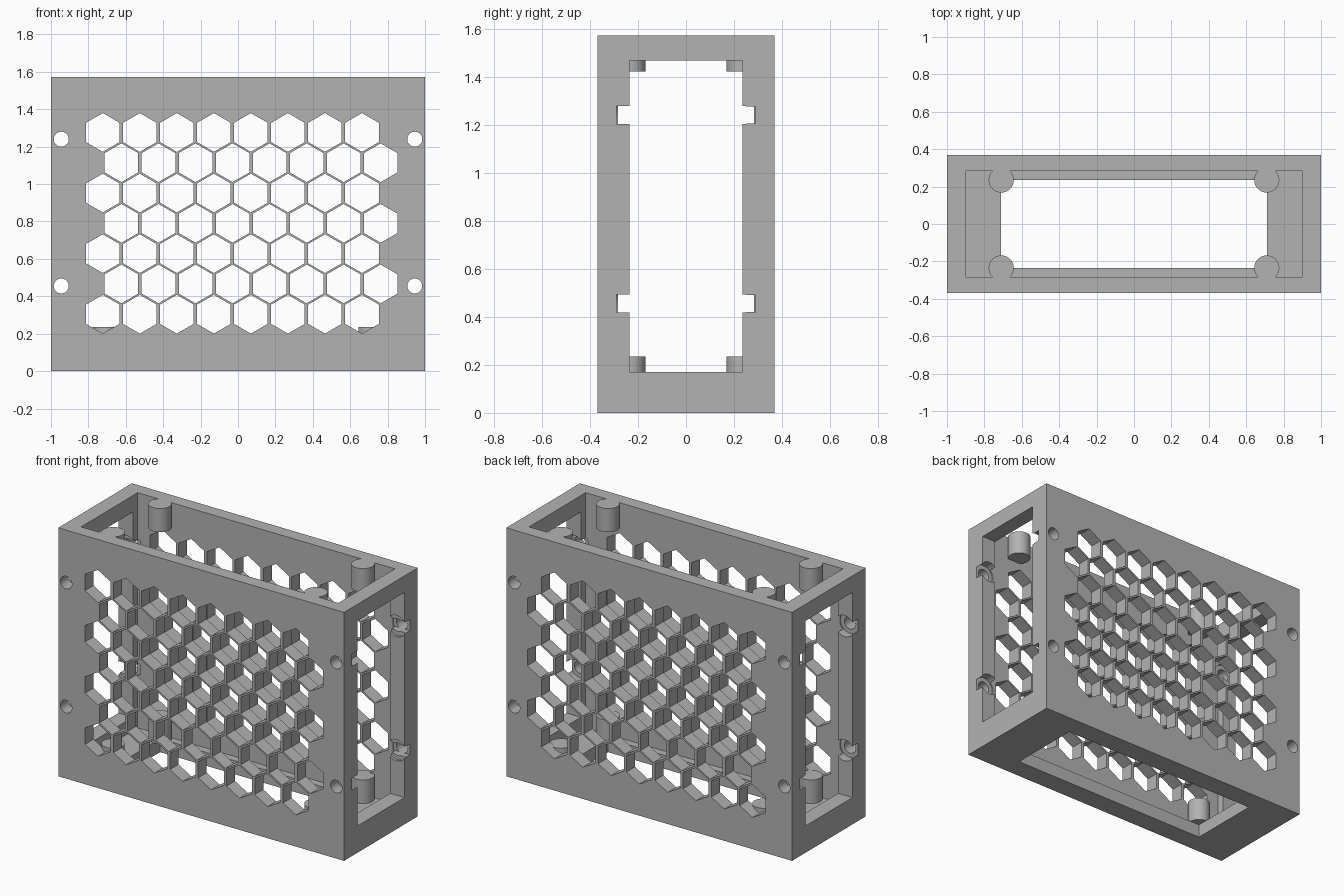
import bpy, bmesh, math
from mathutils import Matrix, Vector

if "Cube" in bpy.data.objects:
    bpy.data.objects.remove(bpy.data.objects["Cube"], do_unlink=True)

W, D, H = 1.0, 0.368, 1.572      # half width, half depth, height
IN_X, IN_Y, FLOOR = 0.9, 0.283, 0.085
OPEN_X, OPEN_Y = 0.71, 0.235
SCREW_X, SCREW_Z = 0.945, (0.455, 1.24)


def box(bm, lo, hi):
    lo, hi = Vector(lo), Vector(hi)
    m = Matrix.Translation((lo + hi) / 2) @ Matrix.Diagonal((*(hi - lo), 1))
    bmesh.ops.create_cube(bm, size=1, matrix=m)


def prism_y(bm, x, z, r, y0, y1, sides, turn=0):
    m = (Matrix.Translation((x, (y0 + y1) / 2, z))
         @ Matrix.Rotation(math.pi / 2, 4, 'X') @ Matrix.Rotation(turn, 4, 'Z'))
    bmesh.ops.create_cone(bm, cap_ends=True, segments=sides, radius1=r,
                          radius2=r, depth=abs(y1 - y0), matrix=m)


def post(bm, x, y, z0, z1, r):
    bmesh.ops.create_cone(bm, cap_ends=True, segments=48, radius1=r, radius2=r,
                          depth=z1 - z0, matrix=Matrix.Translation((x, y, (z0 + z1) / 2)))


def make(name, build):
    bm = bmesh.new()
    build(bm)
    bmesh.ops.recalc_face_normals(bm, faces=bm.faces)
    mesh = bpy.data.meshes.new(name)
    bm.to_mesh(mesh)
    bm.free()
    ob = bpy.data.objects.new(name, mesh)
    bpy.context.scene.collection.objects.link(ob)
    return ob


def combine(target, build, operation='DIFFERENCE'):
    tool = make("helper", build)
    tool.hide_render = True
    mod = target.modifiers.new("combine", 'BOOLEAN')
    mod.operation, mod.solver, mod.object = operation, 'EXACT', tool
    bpy.context.view_layer.objects.active = target
    bpy.ops.object.modifier_apply(modifier=mod.name)
    bpy.data.objects.remove(tool, do_unlink=True)


def screw_spots():
    return [(s * SCREW_X, z) for s in (-1, 1) for z in SCREW_Z]


# Honeycomb of vents through front and back
def vents(bm):
    for row in range(7):
        for col in range(8):
            x = -0.723 + 0.1 * (row % 2) + 0.198 * col
            prism_y(bm, x, 1.276 - 0.162 * row, 0.1035, -0.5, 0.5, 6)


# Corner posts at the top rim and on the floor
def posts(bm):
    for x in (-OPEN_X, OPEN_X):
        for y in (-OPEN_Y, OPEN_Y):
            post(bm, x, y, 1.422, H, 0.067)
            post(bm, x, y, FLOOR, 0.235, 0.067)


# Screw holes, front counterbores, back counterbores and bridging slots
def screw_holes(bm):
    for x, z in screw_spots():
        prism_y(bm, x, z, 0.04, -0.5, 0.5, 32)


def counterbores(bm):
    for x, z in screw_spots():
        prism_y(bm, x, z, 0.067, -0.29, -0.2, 48)
        prism_y(bm, x, z, 0.067, 0.2, 0.25, 48)


def slots(bm):
    for x, z in screw_spots():
        box(bm, (x - 0.06, 0.21, z - 0.035), (x + 0.06, 0.29, z + 0.035))


# Case: open top, framed floor and sides
case = make("vented_case", lambda bm: box(bm, (-W, -D, 0), (W, D, H)))
combine(case, lambda bm: box(bm, (-IN_X, -IN_Y, FLOOR), (IN_X, IN_Y, 2)))
combine(case, lambda bm: box(bm, (-OPEN_X, -OPEN_Y, -0.5), (OPEN_X, OPEN_Y, 0.5)))
combine(case, lambda bm: box(bm, (-1.5, -OPEN_Y, 0.17), (1.5, OPEN_Y, 1.467)))
combine(case, vents)
combine(case, counterbores)
combine(case, slots)
combine(case, screw_holes)
combine(case, posts, 'UNION')

# Single grey plastic
grey = bpy.data.materials.new("grey_plastic")
grey.use_nodes = True
colour = (0.45, 0.45, 0.45, 1)
grey.diffuse_color = colour
grey.node_tree.nodes["Principled BSDF"].inputs["Base Color"].default_value = colour
case.data.materials.clear()
case.data.materials.append(grey)
for p in case.data.polygons:
    p.material_index = 0

bpy.ops.object.select_all(action='DESELECT')
case.select_set(True)
bpy.context.view_layer.objects.active = case
bpy.ops.object.shade_smooth_by_angle(angle=math.radians(30))
